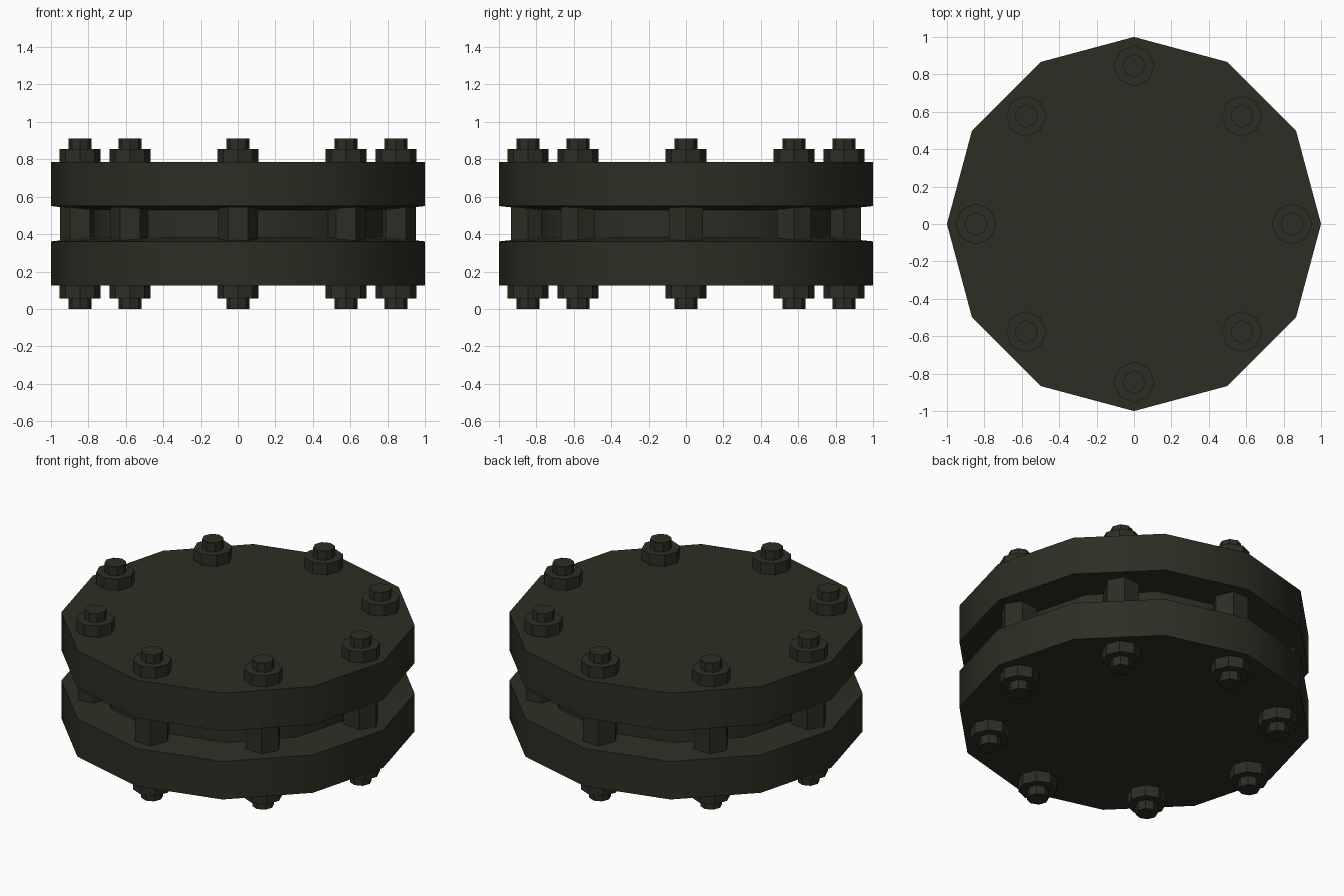
import bpy, bmesh, math

if "Cube" in bpy.data.objects:
    bpy.data.objects.remove(bpy.data.objects["Cube"])

MID = 0.4555  # mirror height of the assembly

metal = bpy.data.materials.new("dark_olive_metal")
metal.diffuse_color = (0.027, 0.026, 0.017, 1)
metal.use_nodes = True
metal.node_tree.nodes["Principled BSDF"].inputs["Base Color"].default_value = metal.diffuse_color


def lathe(name, profile, sides, loc=(0, 0), smooth=False):
    """Closed solid from (radius, z) rings, first vertex on +x."""
    bm = bmesh.new()
    rings = []
    for r, z in profile:
        rings.append([bm.verts.new((r * math.cos(2 * math.pi * i / sides),
                                    r * math.sin(2 * math.pi * i / sides), z))
                      for i in range(sides)])
    for a, b in zip(rings, rings[1:]):
        for i in range(sides):
            j = (i + 1) % sides
            bm.faces.new((a[i], a[j], b[j], b[i]))
    bm.faces.new(list(reversed(rings[0])))
    bm.faces.new(rings[-1])
    bmesh.ops.recalc_face_normals(bm, faces=bm.faces)
    me = bpy.data.meshes.new(name)
    bm.to_mesh(me)
    bm.free()
    me.materials.append(metal)
    ob = bpy.data.objects.new(name, me)
    ob.location = (loc[0], loc[1], 0)
    bpy.context.collection.objects.link(ob)
    if smooth:
        bpy.ops.object.select_all(action='DESELECT')
        ob.select_set(True)
        bpy.context.view_layer.objects.active = ob
        bpy.ops.object.shade_smooth_by_angle(angle=math.radians(32))
    return ob


# Two flanges with sloped inner faces joined by a narrower core
half = [(1.0, 0.125), (1.0, 0.361), (0.79, 0.383)]
lathe("flange_body", half + [(r, 2 * MID - z) for r, z in reversed(half)], 12, smooth=True)

# Eight bolts, each with a hexagonal sleeve, a rod and two octagonal nuts
for k in range(8):
    r = 0.845 if k % 2 == 0 else 0.816
    p = (r * math.cos(k * math.pi / 4), r * math.sin(k * math.pi / 4))
    lathe(f"bolt_sleeve_{k}", [(0.106, 0.34), (0.106, 2 * MID - 0.34)], 6, p)
    lathe(f"bolt_rod_bottom_{k}", [(0.062, 0.0), (0.062, 0.056)], 8, p)
    lathe(f"bolt_rod_top_{k}", [(0.062, 2 * MID - 0.056), (0.062, 2 * MID)], 8, p)
    lathe(f"nut_bottom_{k}", [(0.11, 0.056), (0.11, 0.125)], 8, p)
    lathe(f"nut_top_{k}", [(0.11, 2 * MID - 0.125), (0.11, 2 * MID - 0.056)], 8, p)
